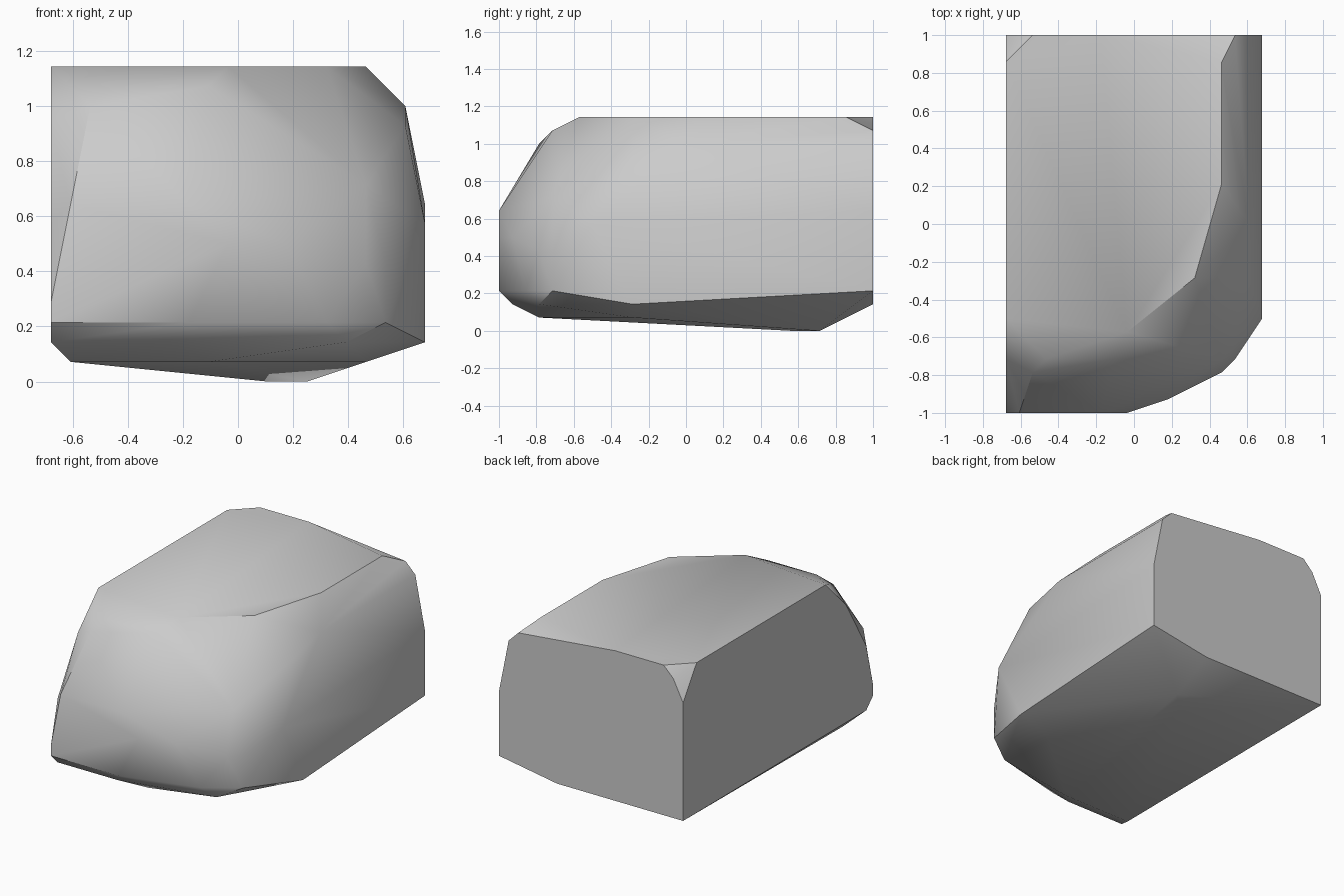
import bpy
import bmesh
import math
from mathutils import Vector

cube = bpy.data.objects.get("Cube")
if cube:
    bpy.data.objects.remove(cube, do_unlink=True)

# Corners on a lattice of 1/14 unit, kept as (across, deep, high)
STEP = 1 / 14
top_rim = [(0, 26, 16), (2, 28, 16), (7, 28, 16), (16, 26, 16),
           (16, 17, 16), (14, 10, 16), (9, 6, 16), (0, 7, 16)]
brow = [(8, 4, 15), (3, 4, 15), (2, 3, 14)]
front = [(1, 0, 9), (7, 0, 9), (9, 0, 7), (7, 0, 3), (0, 0, 3), (0, 0, 4)]
flat_side = [(0, 4, 13), (0, 1, 8), (0, 28, 13), (0, 28, 2), (0, 1, 2)]
round_side = [(12, 1, 7), (14, 2, 3), (15, 3, 2), (16, 3, 6), (17, 4, 6),
              (16, 4, 10), (19, 7, 8), (18, 10, 13), (18, 14, 14),
              (19, 10, 2), (17, 4, 3)]
back = [(19, 28, 3), (19, 28, 9), (18, 28, 14), (17, 28, 15),
        (1, 28, 15), (13, 28, 2)]
underside = [(6, 1, 2), (1, 3, 1), (8, 3, 1), (16, 10, 1),
             (11, 22, 0), (13, 24, 0)]

# Wrap the corners in one faceted block
bm = bmesh.new()
for corner in top_rim + brow + front + flat_side + round_side + back + underside:
    bm.verts.new((Vector(corner) - Vector((9.5, 14, 0))) * STEP)
hull = bmesh.ops.convex_hull(bm, input=bm.verts)
loose = [v for v in bm.verts if not v.link_faces]
bmesh.ops.delete(bm, geom=loose, context='VERTS')
bmesh.ops.dissolve_limit(bm, angle_limit=math.radians(0.5),
                         verts=bm.verts, edges=bm.edges)
bmesh.ops.recalc_face_normals(bm, faces=bm.faces)

mesh = bpy.data.meshes.new("rounded_block")
bm.to_mesh(mesh)
bm.free()
block = bpy.data.objects.new("rounded_block", mesh)
bpy.context.collection.objects.link(block)

# Plain grey surface
grey = bpy.data.materials.new("light_grey")
grey.use_nodes = True
colour = (0.6, 0.6, 0.6, 1)
grey.diffuse_color = colour
grey.node_tree.nodes["Principled BSDF"].inputs["Base Color"].default_value = colour
mesh.materials.append(grey)

# Soft shading over shallow bends, crisp main edges
bpy.ops.object.select_all(action='DESELECT')
block.select_set(True)
bpy.context.view_layer.objects.active = block
bpy.ops.object.shade_smooth_by_angle(angle=math.radians(35))
